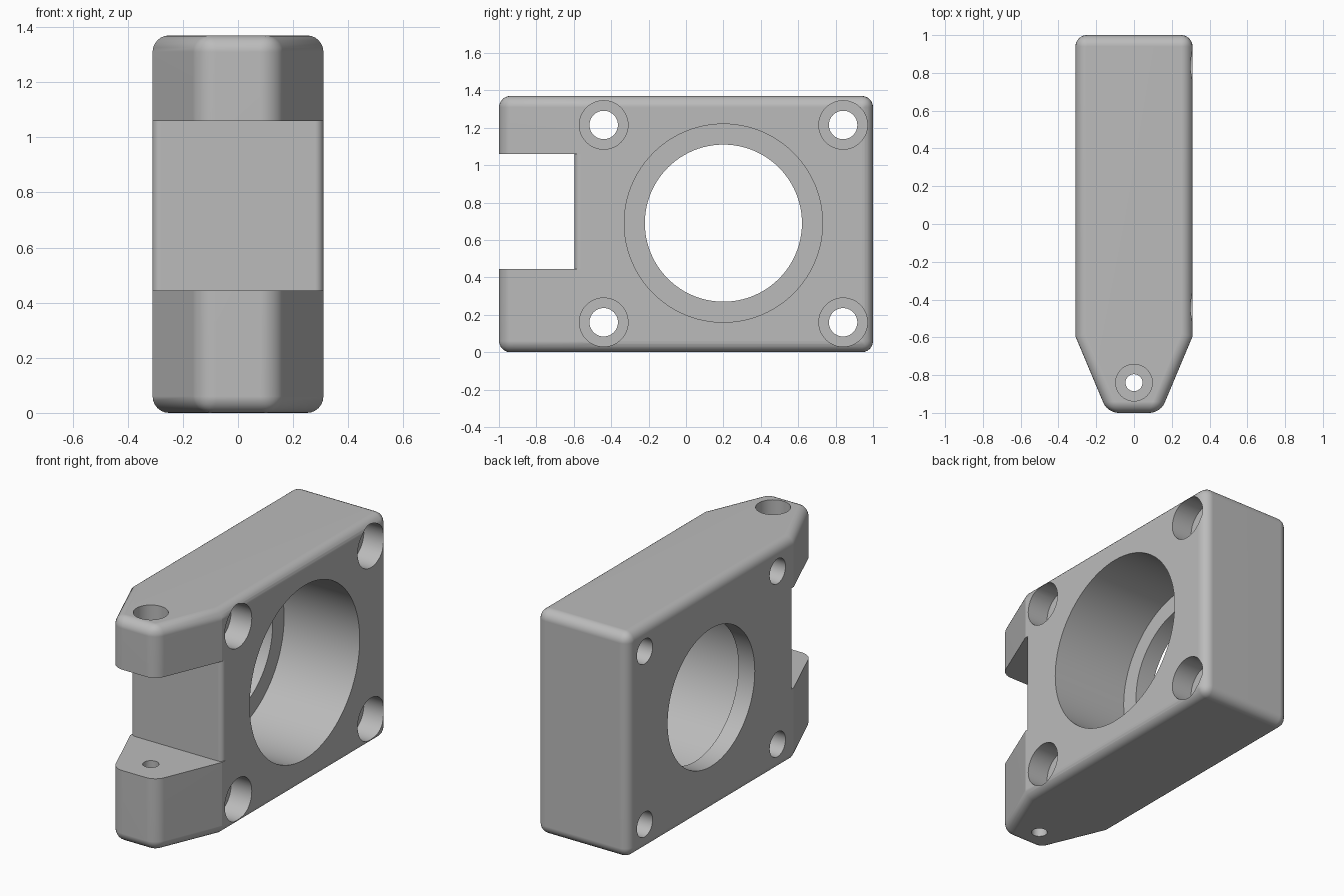
import bpy, bmesh, math
from mathutils import Matrix

cube = bpy.data.objects.get("Cube")
if cube:
    bpy.data.objects.remove(cube, do_unlink=True)

WIDTH, HEIGHT, FILLET = 0.31, 1.37, 0.06

grey = bpy.data.materials.new("machined grey")
grey.use_nodes = True
grey.diffuse_color = (0.5, 0.5, 0.5, 1)
grey.node_tree.nodes["Principled BSDF"].inputs["Base Color"].default_value = (0.5, 0.5, 0.5, 1)


def finish(name, bm):
    mesh = bpy.data.meshes.new(name)
    bmesh.ops.recalc_face_normals(bm, faces=bm.faces)
    bm.to_mesh(mesh)
    bm.free()
    obj = bpy.data.objects.new(name, mesh)
    mesh.materials.append(grey)
    bpy.context.collection.objects.link(obj)
    return obj


def prism(half_outline, z0, z1):
    """Extrude an outline mirrored across x = 0."""
    outline = half_outline + [(-x, y) for x, y in reversed(half_outline)]
    bm = bmesh.new()
    base = bm.faces.new([bm.verts.new((x, y, z0)) for x, y in outline])
    top = bmesh.ops.extrude_face_region(bm, geom=[base])["geom"]
    bmesh.ops.translate(bm, vec=(0, 0, z1 - z0),
                        verts=[g for g in top if isinstance(g, bmesh.types.BMVert)])
    return bm


def bore(name, start, end, radius, sides=48):
    """Cylindrical cutter between two points."""
    axis = end - start
    turn = axis.to_track_quat('Z', 'Y').to_matrix().to_4x4()
    bm = bmesh.new()
    bmesh.ops.create_cone(bm, cap_ends=True, segments=sides, radius1=radius, radius2=radius,
                          depth=axis.length,
                          matrix=Matrix.Translation((start + end) / 2) @ turn)
    return finish(name, bm)


def side_bore(name, y, z, radius, x0, sides=48):
    from mathutils import Vector
    return bore(name, Vector((x0, y, z)), Vector((0.5, y, z)), radius, sides)


def pin_bore(name, radius, z0):
    from mathutils import Vector
    return bore(name, Vector((0, -0.84, z0)), Vector((0, -0.84, 1.6)), radius)


# Tapered body with rounded outer edges; the taper shoulders stay sharp
bm = prism([(0.14, -1), (WIDTH, -0.595), (WIDTH, 1)], 0, HEIGHT)
rounded = []
for e in bm.edges:
    a, b = e.verts
    shoulder = abs(a.co.z - b.co.z) > 0.1 and abs(a.co.y + 0.595) < 0.01
    if not shoulder:
        rounded.append(e)
bmesh.ops.bevel(bm, geom=rounded, offset=FILLET, offset_type='OFFSET',
                segments=6, profile=0.5, affect='EDGES')
body = finish("bearing_block", bm)

# Fork slot whose floor has rounded upright edges
r = 0.03
arc = [(WIDTH - r + r * math.sin(t), -0.595 + r - r * math.cos(t))
       for t in (math.pi / 2 * i / 6 for i in range(7))]
cutters = [finish("slot_cutter", prism([(0.5, -1.2), (0.5, arc[-1][1])] + arc[::-1], 0.445, 1.06))]

# Main stepped bore
cutters.append(side_bore("main_bore_cutter", 0.2, 0.69, 0.53, -0.2, 96))
cutters.append(side_bore("lip_bore_cutter", 0.2, 0.69, 0.42, -0.5, 96))

# Four counterbored bolt holes
for y in (-0.44, 0.84):
    for z in (0.16, 1.215):
        cutters.append(side_bore("bolt_head_cutter", y, z, 0.13, 0.17))
        cutters.append(side_bore("bolt_hole_cutter", y, z, 0.076, -0.5))

# Upright pin hole through both fork arms
cutters.append(pin_bore("pin_head_cutter", 0.097, HEIGHT - 0.16))
cutters.append(pin_bore("pin_hole_cutter", 0.045, -0.2))

bpy.ops.object.select_all(action='DESELECT')
bpy.context.view_layer.objects.active = body
body.select_set(True)
for cutter in cutters:
    cutter.hide_render = True
    mod = body.modifiers.new("cut", 'BOOLEAN')
    mod.operation, mod.solver, mod.object = 'DIFFERENCE', 'EXACT', cutter
    bpy.ops.object.modifier_apply(modifier=mod.name)
for cutter in cutters:
    bpy.data.objects.remove(cutter, do_unlink=True)

# Smooth fillets and bores, crisp cut edges
bpy.ops.object.shade_smooth_by_angle(angle=math.radians(22))
weighted = body.modifiers.new("flat face normals", 'WEIGHTED_NORMAL')
weighted.keep_sharp = True
